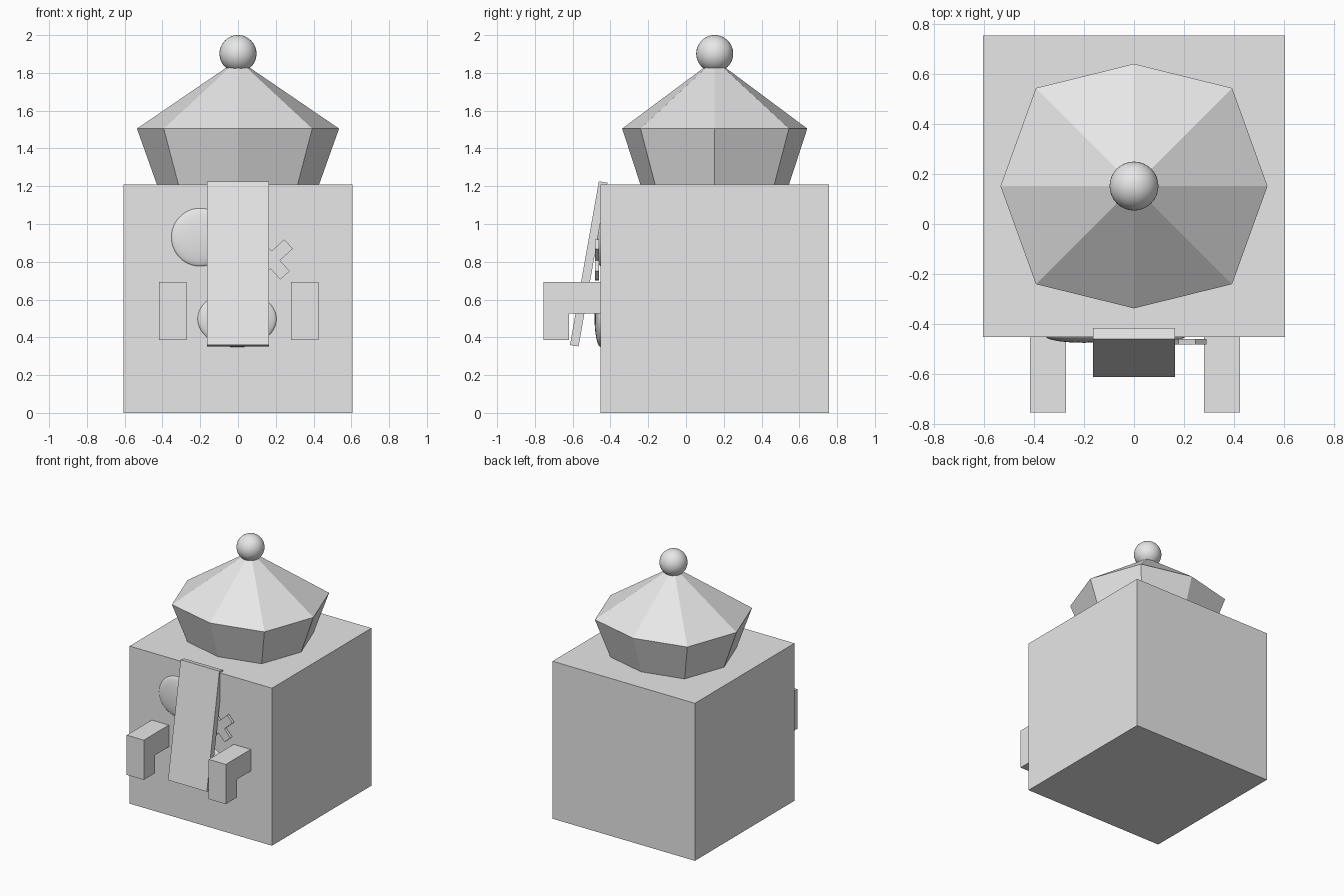
import bpy, bmesh, math
from mathutils import Matrix, Vector

cube = bpy.data.objects.get("Cube")
if cube:
    bpy.data.objects.remove(cube, do_unlink=True)

GREY = (0.8, 0.8, 0.8, 1)
grey = bpy.data.materials.new("plain grey")
grey.use_nodes = True
grey.diffuse_color = GREY
grey.node_tree.nodes["Principled BSDF"].inputs["Base Color"].default_value = GREY


def finish(name, bm, smooth=False):
    bmesh.ops.recalc_face_normals(bm, faces=bm.faces)
    for face in bm.faces:
        face.smooth = smooth
    mesh = bpy.data.meshes.new(name)
    bm.to_mesh(mesh)
    bm.free()
    mesh.materials.append(grey)
    obj = bpy.data.objects.new(name, mesh)
    bpy.context.collection.objects.link(obj)
    return obj


def add_box(bm, center, size, rot=Matrix()):
    m = Matrix.Translation(center) @ rot @ Matrix.Diagonal((*size, 1))
    bmesh.ops.create_cube(bm, size=1, matrix=m)


def ball(name, center, radii):
    bm = bmesh.new()
    m = Matrix.Translation(center) @ Matrix.Diagonal((*radii, 1))
    bmesh.ops.create_uvsphere(bm, u_segments=32, v_segments=24, radius=1, matrix=m)
    return finish(name, bm, smooth=True)


# Cube body
bm = bmesh.new()
add_box(bm, (0, 0.152, 0.605), (1.21, 1.208, 1.21))
finish("body", bm)

# Eight-sided hat: flared brim band below a pointed roof
bm = bmesh.new()
D = 0.393
outline = [(0.535, 0), (D, D), (0, 0.49), (-D, D),
           (-0.535, 0), (-D, -D), (0, -0.49), (D, -D)]
lower, upper = [[bm.verts.new((x * s, 0.152 + y * s, z)) for x, y in outline]
                for s, z in ((0.8, 1.205), (1, 1.505))]
tip = bm.verts.new((0, 0.152, 1.87))
bm.faces.new(lower)
for i in range(8):
    j = (i + 1) % 8
    bm.faces.new((lower[i], lower[j], upper[j], upper[i]))
    bm.faces.new((upper[i], upper[j], tip))
finish("hat", bm)
ball("hat_ball", (0, 0.152, 1.902), (0.098, 0.098, 0.098))

# Tilted slab on the face
bm = bmesh.new()
add_box(bm, (0, -0.515, 0.789), (0.33, 0.046, 0.88), Matrix.Rotation(math.radians(-10), 4, "X"))
finish("nose_slab", bm)

# Flattened round eye and mouth
ball("round_eye", (-0.2, -0.45, 0.93), (0.154, 0.026, 0.154))
ball("mouth", (-0.005, -0.45, 0.497), (0.21, 0.034, 0.15))

# Crossed eye
bm = bmesh.new()
for angle, length in ((-42, 0.25), (48, 0.22)):
    add_box(bm, (0.175, -0.472, 0.81), (length, 0.022, 0.067),
            Matrix.Rotation(math.radians(angle), 4, "Y"))
finish("crossed_eye", bm)

# Arms bent down at the hands
profile = [(-0.45, 0.692), (-0.755, 0.692), (-0.755, 0.387),
           (-0.62, 0.387), (-0.62, 0.525), (-0.45, 0.525)]
for name, x in (("left_arm", 0.28), ("right_arm", -0.417)):
    bm = bmesh.new()
    side = bm.faces.new([bm.verts.new((x, y, z)) for y, z in profile])
    ext = bmesh.ops.extrude_face_region(bm, geom=[side], use_keep_orig=True)
    verts = [g for g in ext["geom"] if isinstance(g, bmesh.types.BMVert)]
    bmesh.ops.translate(bm, verts=verts, vec=Vector((0.145, 0, 0)))
    finish(name, bm)
